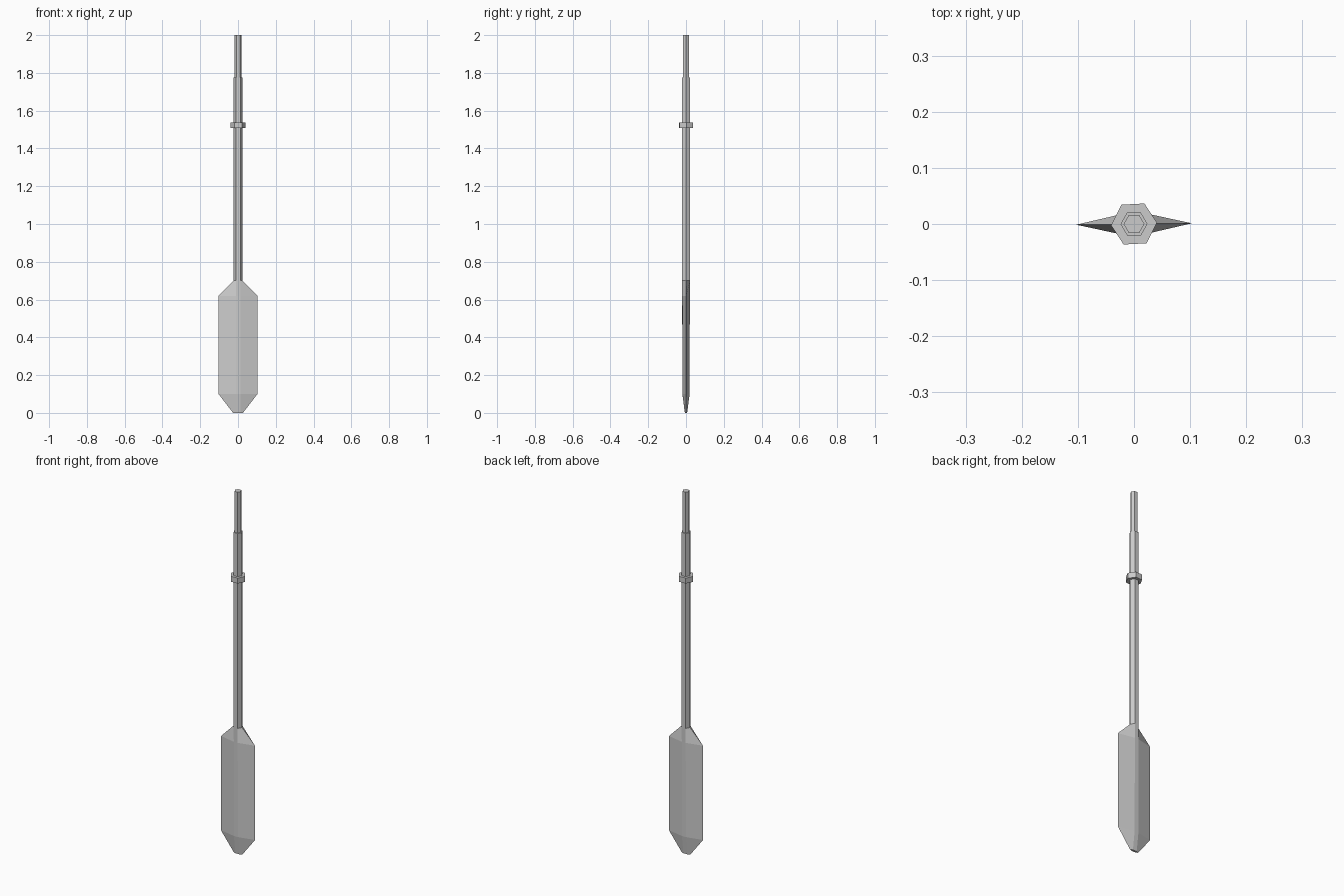
import bpy, bmesh
from math import cos, sin, pi, radians

if "Cube" in bpy.data.objects:
    bpy.data.objects.remove(bpy.data.objects["Cube"])


def loft(name, rings, turn=0.0):
    """Six-sided loft; ring = (z, side half-width, face half-width, half-depth)."""
    bm = bmesh.new()
    c, s = cos(turn), sin(turn)
    loops = []
    for z, w, f, d in rings:
        pts = [(w, 0), (f, d), (-f, d), (-w, 0), (-f, -d), (f, -d)]
        loops.append([bm.verts.new((x * c - y * s, x * s + y * c, z)) for x, y in pts])
    for a, b in zip(loops, loops[1:]):
        for i in range(6):
            j = (i + 1) % 6
            bm.faces.new((a[i], a[j], b[j], b[i]))
    bm.faces.new(loops[0][::-1])
    bm.faces.new(loops[-1])
    bmesh.ops.recalc_face_normals(bm, faces=bm.faces)
    mesh = bpy.data.meshes.new(name)
    bm.to_mesh(mesh)
    bm.free()
    obj = bpy.data.objects.new(name, mesh)
    bpy.context.collection.objects.link(obj)
    return obj


def hexagon(z, r):
    return (z, r, r / 2, r * sin(pi / 3))


# Blade, shaft and stepped grip as one continuous hexagonal loft
loft("oar", [
    (0.00, 0.026, 0.012, 0.006),
    (0.10, 0.103, 0.012, 0.019),
    (0.62, 0.103, 0.012, 0.020),
    hexagon(0.70, 0.024),
    hexagon(1.775, 0.024),
    hexagon(1.775, 0.0185),
    hexagon(2.00, 0.0185),
], radians(0.7))

# Collar ring around the shaft
loft("collar", [hexagon(1.507, 0.041), hexagon(1.537, 0.041)], radians(3))
